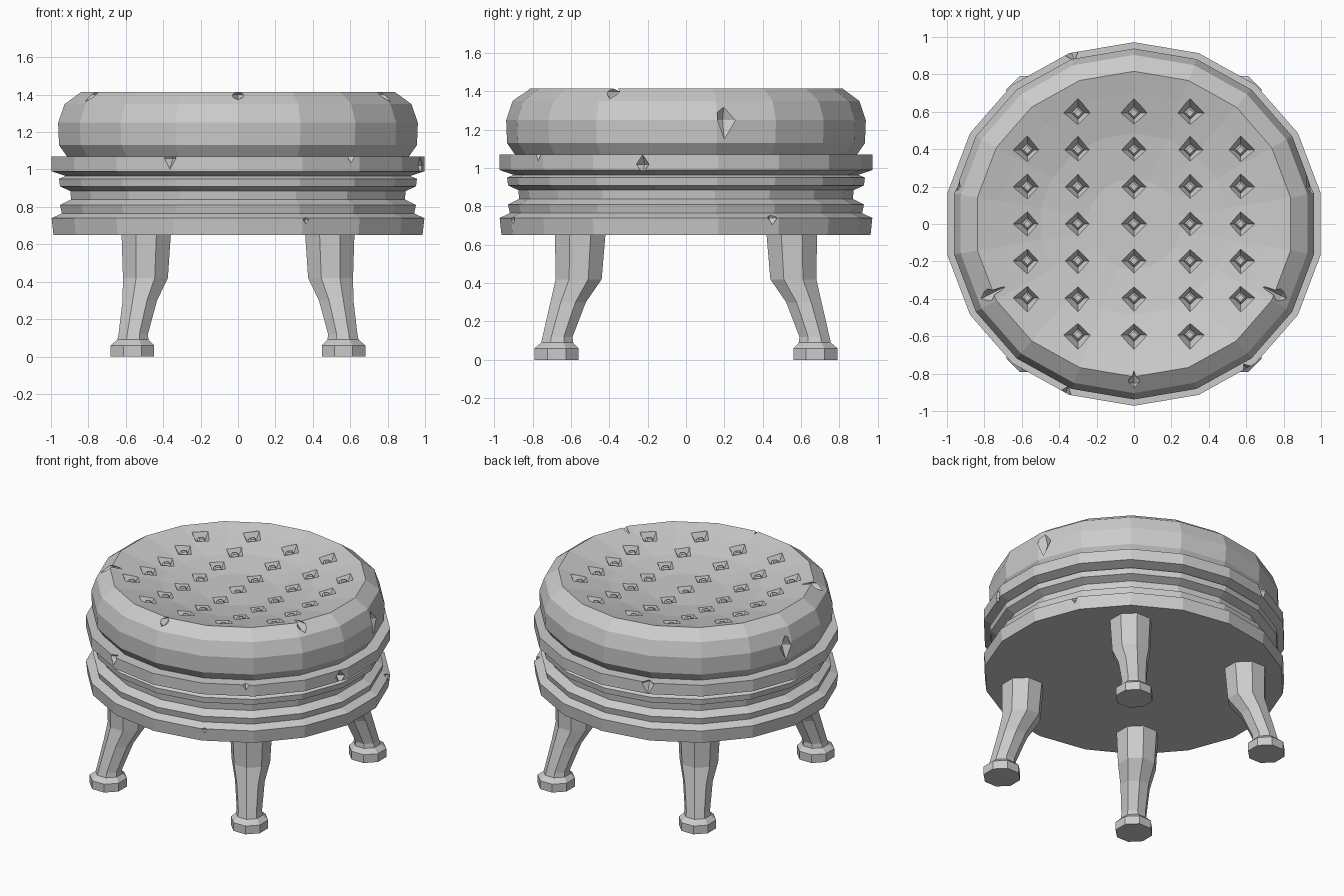
import bpy, bmesh
from math import sin, cos, pi, radians
from mathutils import Vector

if "Cube" in bpy.data.objects:
    bpy.data.objects.remove(bpy.data.objects["Cube"], do_unlink=True)

grey = bpy.data.materials.new("plain grey")
grey.use_nodes = True
grey.diffuse_color = (0.6, 0.6, 0.6, 1)
grey.node_tree.nodes["Principled BSDF"].inputs["Base Color"].default_value = (0.6, 0.6, 0.6, 1)


def finish(bm, name):
    bmesh.ops.recalc_face_normals(bm, faces=bm.faces)
    mesh = bpy.data.meshes.new(name)
    bm.to_mesh(mesh)
    bm.free()
    mesh.materials.append(grey)
    obj = bpy.data.objects.new(name, mesh)
    bpy.context.collection.objects.link(obj)
    return obj


def loft(bm, rings):
    """Skin rings of points and cap both ends."""
    loops = [[bm.verts.new(p) for p in ring] for ring in rings]
    n = len(loops[0])
    for a, b in zip(loops, loops[1:]):
        for i in range(n):
            j = (i + 1) % n
            bm.faces.new((a[i], a[j], b[j], b[i]))
    bm.faces.new(loops[0][::-1])
    bm.faces.new(loops[-1])


def ring(r, z, n, cx=0, cy=0, sx=1, sy=1, turn=0):
    return [(cx + r * sx * cos(turn + 2 * pi * i / n),
             cy + r * sy * sin(turn + 2 * pi * i / n), z) for i in range(n)]


def turned(name, profile):
    bm = bmesh.new()
    loft(bm, [ring(r, z, 18, sx=1.012, sy=0.972, turn=radians(10)) for r, z in profile])
    return finish(bm, name)


def cut(target, cutter):
    cutter.hide_render = True
    cutter.hide_set(True)
    cutter.display_type = 'WIRE'
    mod = target.modifiers.new("cut", 'BOOLEAN')
    mod.operation = 'DIFFERENCE'
    mod.solver = 'EXACT'
    mod.object = cutter
    bpy.context.view_layer.objects.active = target
    bpy.ops.object.modifier_apply(modifier=mod.name)
    bpy.data.objects.remove(cutter, do_unlink=True)


def chips(target, spots):
    """Nick the surface with small diamonds: angle, radius, z, half width, half height, depth."""
    bm = bmesh.new()
    for angle, r, z, w, h, d in spots:
        a = radians(angle)
        out = Vector((cos(a), sin(a), 0))
        side = Vector((-sin(a), cos(a), 0))
        mid = out * r + Vector((0, 0, z))
        up = Vector((0, 0, h))
        rim = [bm.verts.new(mid + p) for p in (side * w, up, -side * w, -up)]
        for tip in (out * d, -out * d):
            apex = bm.verts.new(mid + tip)
            for i in range(4):
                bm.faces.new((rim[i], rim[(i + 1) % 4], apex))
    cut(target, finish(bm, "chip_cutter"))


# Moulded wooden base
base = turned("seat_base", [
    (0.99, 0.65), (1.0, 0.74), (0.945, 0.765), (0.955, 0.81), (0.895, 0.84),
    (0.9, 0.885), (0.955, 0.91), (0.96, 0.95), (0.925, 0.965), (1.0, 0.99), (1.0, 1.07)])
chips(base, [
    (-112, 0.99, 1.06, 0.05, 0.08, 0.06), (-52, 0.99, 1.07, 0.03, 0.05, 0.04),
    (-68, 0.99, 0.73, 0.03, 0.04, 0.04), (-13, 1.0, 1.02, 0.04, 0.05, 0.04),
    (27, 0.99, 0.74, 0.03, 0.04, 0.04), (110, 0.98, 1.06, 0.05, 0.08, 0.06)])

# Cushion with a shallow dished top
cushion = turned("cushion", [
    (0.91, 1.06), (0.96, 1.13), (0.965, 1.25), (0.93, 1.35), (0.84, 1.415),
    (0.72, 1.385), (0.5, 1.335), (0.25, 1.305)])
chips(cushion, [
    (12, 0.96, 1.25, 0.06, 0.11, 0.04), (-90, 0.85, 1.4, 0.04, 0.04, 0.08),
    (-26, 0.88, 1.4, 0.04, 0.05, 0.12), (-154, 0.88, 1.4, 0.04, 0.05, 0.12),
    (168, 0.96, 1.22, 0.05, 0.1, 0.04)])


# Diamond tufts on the cushion, each with a small button
def dish(x, y):
    return 1.30 + 0.16 * (x * x + y * y)


tufts = [(x, y * 0.198) for x in (-0.57, -0.3, 0, 0.3, 0.57)
         for y in range(-3, 4) if abs(x) < 0.5 or abs(y) < 3]
holes, buttons = bmesh.new(), bmesh.new()
for x, y in tufts:
    z = dish(x, y)
    loft(holes, [ring(r, z + h, 4, x, y) for r, h in ((0.035, -0.05), (0.075, 0.015), (0.075, 0.08))])
    loft(buttons, [ring(r, z + h, 4, x, y) for r, h in ((0.034, -0.06), (0.034, -0.02), (0.02, -0.005))])
cut(cushion, finish(holes, "tuft_cutter"))
finish(buttons, "tuft_buttons")

# Four splayed legs with block feet
leg_profile = [(0.125, 0.0, 0.565, 0.675), (0.125, 0.06, 0.565, 0.675),
               (0.09, 0.09, 0.562, 0.672), (0.085, 0.12, 0.56, 0.67),
               (0.1, 0.3, 0.525, 0.615), (0.13, 0.42, 0.495, 0.56),
               (0.145, 0.7, 0.49, 0.55)]
for sx, side in ((1, "left"), (-1, "right")):
    for sy, end in ((-1, "front"), (1, "back")):
        bm = bmesh.new()
        loft(bm, [ring(r, z, 8, sx * cx, sy * cy, turn=pi / 8) for r, z, cx, cy in leg_profile])
        finish(bm, f"{end}_{side}_leg")
